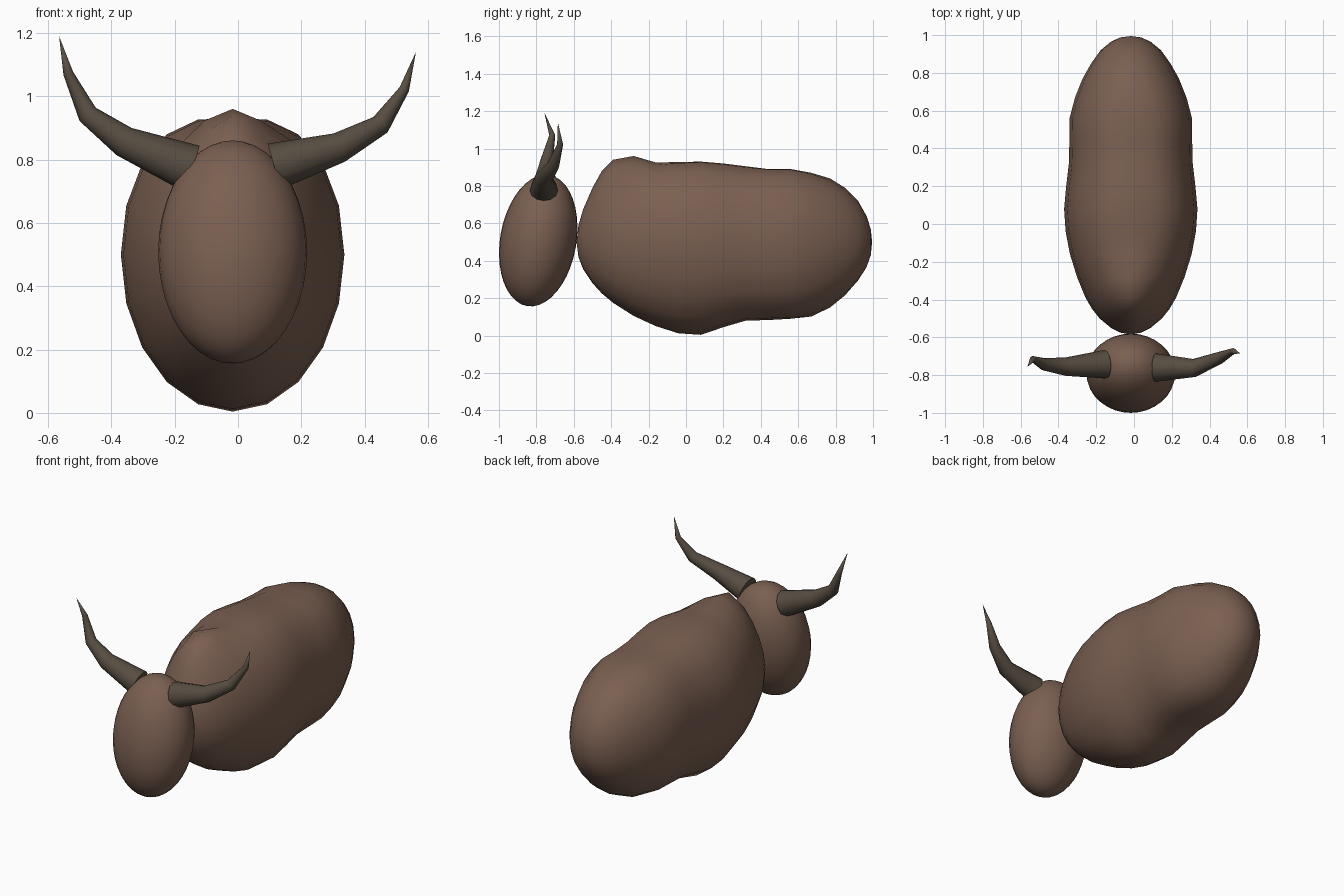
import bpy, bmesh, math
from mathutils import Vector

if "Cube" in bpy.data.objects:
    bpy.data.objects.remove(bpy.data.objects["Cube"])

CX = -0.017


def material(name, rgb):
    m = bpy.data.materials.new(name)
    m.diffuse_color = (*rgb, 1)
    m.use_nodes = True
    m.node_tree.nodes["Principled BSDF"].inputs["Base Color"].default_value = m.diffuse_color
    return m


brown = material("brown hide", (0.195, 0.115, 0.082))
horn_mat = material("dark horn", (0.095, 0.074, 0.054))


def loft(name, start, rings, end, mat, sharp):
    """Skin a list of equal rings and close both ends with a fan."""
    bm = bmesh.new()
    a, b = bm.verts.new(start), bm.verts.new(end)
    rows = [[bm.verts.new(p) for p in r] for r in rings]
    n = len(rows[0])
    for i in range(n):
        j = (i + 1) % n
        bm.faces.new((a, rows[0][i], rows[0][j]))
        bm.faces.new((b, rows[-1][j], rows[-1][i]))
        for r, s in zip(rows, rows[1:]):
            bm.faces.new((r[i], s[i], s[j], r[j]))
    bmesh.ops.recalc_face_normals(bm, faces=bm.faces)
    me = bpy.data.meshes.new(name)
    bm.to_mesh(me)
    bm.free()
    me.materials.append(mat)
    ob = bpy.data.objects.new(name, me)
    bpy.context.collection.objects.link(ob)
    smooth(ob, sharp)
    return ob


def smooth(ob, angle):
    bpy.ops.object.select_all(action='DESELECT')
    ob.select_set(True)
    bpy.context.view_layer.objects.active = ob
    bpy.ops.object.shade_smooth_by_angle(angle=math.radians(angle))


# Body: elliptical sections (y, half width, top z, bottom z) with raised spine and belly
SECTIONS = [
    (-0.575, 0.055, 0.59, 0.42), (-0.55, 0.105, 0.675, 0.355),
    (-0.50, 0.165, 0.79, 0.28), (-0.45, 0.205, 0.88, 0.225),
    (-0.39, 0.24, 0.94, 0.175), (-0.28, 0.285, 0.96, 0.105),
    (-0.16, 0.322, 0.925, 0.05), (-0.04, 0.345, 0.928, 0.012),
    (0.08, 0.353, 0.93, 0.004), (0.20, 0.342, 0.92, 0.045),
    (0.32, 0.328, 0.905, 0.08), (0.44, 0.325, 0.89, 0.083),
    (0.56, 0.324, 0.89, 0.09), (0.67, 0.295, 0.87, 0.102),
    (0.77, 0.255, 0.84, 0.15), (0.85, 0.21, 0.79, 0.215),
    (0.92, 0.16, 0.72, 0.295), (0.965, 0.105, 0.64, 0.365),
    (0.988, 0.055, 0.57, 0.43)]
WEIGHT = {0: 1.0, 1: 0.7, 2: 0.35, 3: 0.1}


def section(y, w, top, bottom, n=20):
    pts = []
    for i in range(n):
        a = 2 * math.pi * i / n
        z = 0.5 + 1.415 * w * math.cos(a)
        up, down = min(i, n - i), abs(i - n // 2)
        z += WEIGHT.get(up, 0) * (top - 0.5 - 1.415 * w)
        z += WEIGHT.get(down, 0) * (bottom - 0.5 + 1.415 * w)
        pts.append((CX + w * math.sin(a), y, z))
    return pts


loft("body", (CX, -0.585, 0.5), [section(*s) for s in SECTIONS],
     (CX, 0.995, 0.5), brown, 60)

# Head: tilted egg
bpy.ops.mesh.primitive_uv_sphere_add(segments=32, ring_count=20, radius=1,
                                     location=(CX, -0.79, 0.508),
                                     rotation=(-0.17, 0, 0))
head = bpy.context.object
head.name = "head"
head.scale = (0.235, 0.204, 0.3556)
head.data.materials.append(brown)
smooth(head, 60)


# Horns: tapered bent tubes along (x, y, z, radius)
def horn(name, path, n=12):
    pts = [Vector(p[:3]) for p in path]
    rings = []
    for k in range(len(pts) - 1):
        t = (pts[k + 1] - pts[k]).normalized()
        if k:
            t = (t + (pts[k] - pts[k - 1]).normalized()).normalized()
        u = Vector((0, 1, 0))
        u = (u - t * u.dot(t)).normalized()
        v = t.cross(u)
        r = path[k][3]
        rings.append([pts[k] + r * (u * math.cos(2 * math.pi * i / n)
                                    + v * math.sin(2 * math.pi * i / n))
                      for i in range(n)])
    loft(name, pts[0], rings, pts[-1], horn_mat, 40)


horn("right_horn", [(0.115, -0.76, 0.778, 0.075), (0.32, -0.762, 0.838, 0.048),
                    (0.45, -0.71, 0.91, 0.033), (0.525, -0.673, 1.022, 0.016),
                    (0.562, -0.685, 1.14, 0)])
horn("left_horn", [(-0.15, -0.742, 0.773, 0.076), (-0.36, -0.755, 0.857, 0.049),
                   (-0.475, -0.743, 0.943, 0.033), (-0.536, -0.715, 1.072, 0.016),
                   (-0.565, -0.757, 1.19, 0)])
